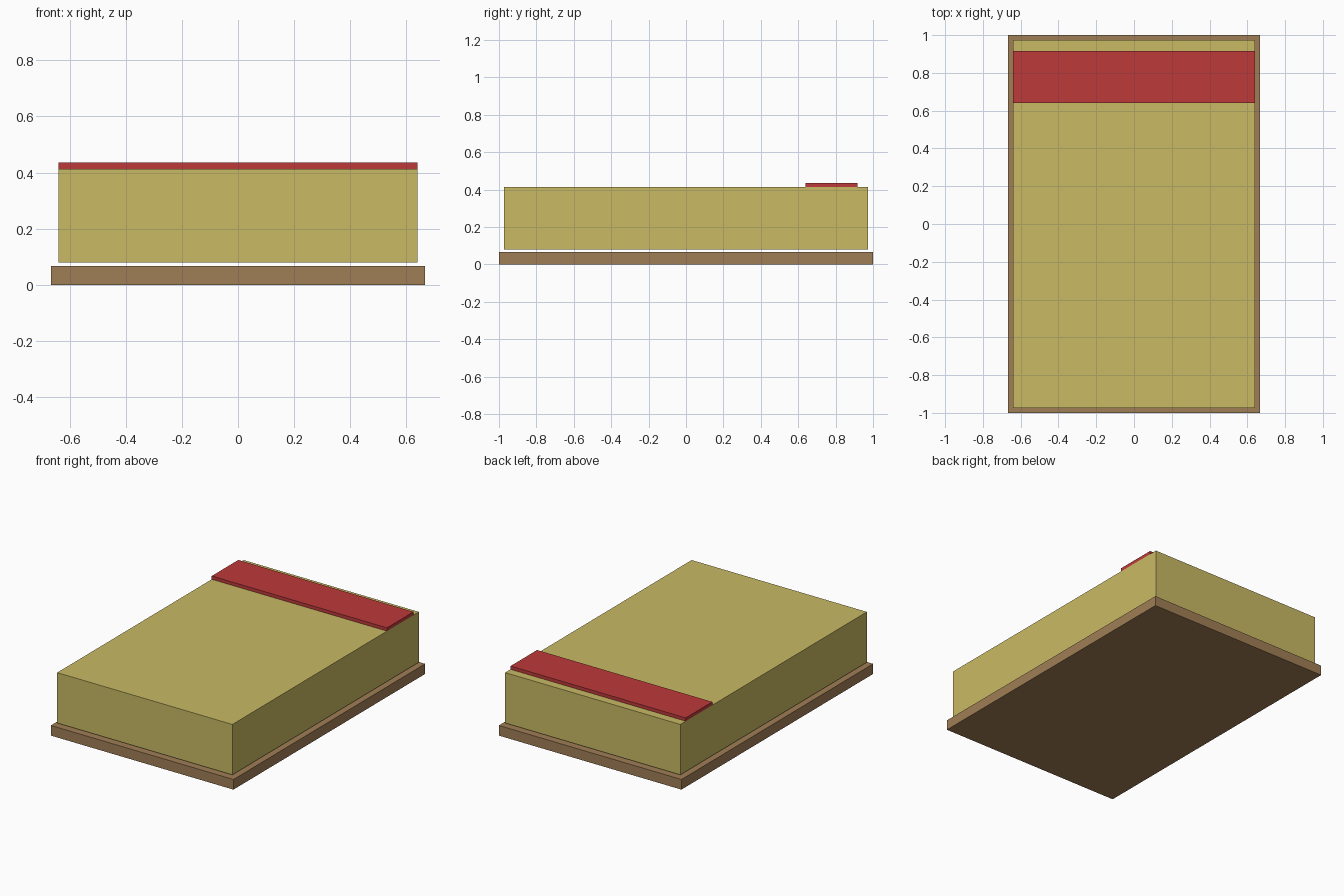
import bpy
import bmesh
from mathutils import Matrix, Vector

if "Cube" in bpy.data.objects:
    bpy.data.objects.remove(bpy.data.objects["Cube"])


def material(name, rgb):
    mat = bpy.data.materials.new(name)
    mat.diffuse_color = (*rgb, 1)
    mat.use_nodes = True
    mat.node_tree.nodes["Principled BSDF"].inputs["Base Color"].default_value = mat.diffuse_color
    return mat


def box(name, low, high, mat):
    low, high = Vector(low), Vector(high)
    bm = bmesh.new()
    bmesh.ops.create_cube(bm, size=1, matrix=Matrix.LocRotScale(
        (low + high) / 2, None, high - low))
    mesh = bpy.data.meshes.new(name)
    bm.to_mesh(mesh)
    bm.free()
    mesh.materials.append(mat)
    obj = bpy.data.objects.new(name, mesh)
    bpy.context.collection.objects.link(obj)
    return obj


wood = material("brown wood", (0.352, 0.209, 0.093))
straw = material("straw yellow", (0.584, 0.491, 0.127))
red = material("red cloth", (0.515, 0.042, 0.042))

# Thin base board
box("base_board", (-0.667, -1, 0), (0.667, 1, 0.067), wood)

# Thick block floating just above the base
box("main_block", (-0.64, -0.973, 0.08), (0.64, 0.973, 0.413), straw)

# Raised band across the top near the back
box("top_band", (-0.64, 0.64, 0.413), (0.64, 0.917, 0.435), red)
